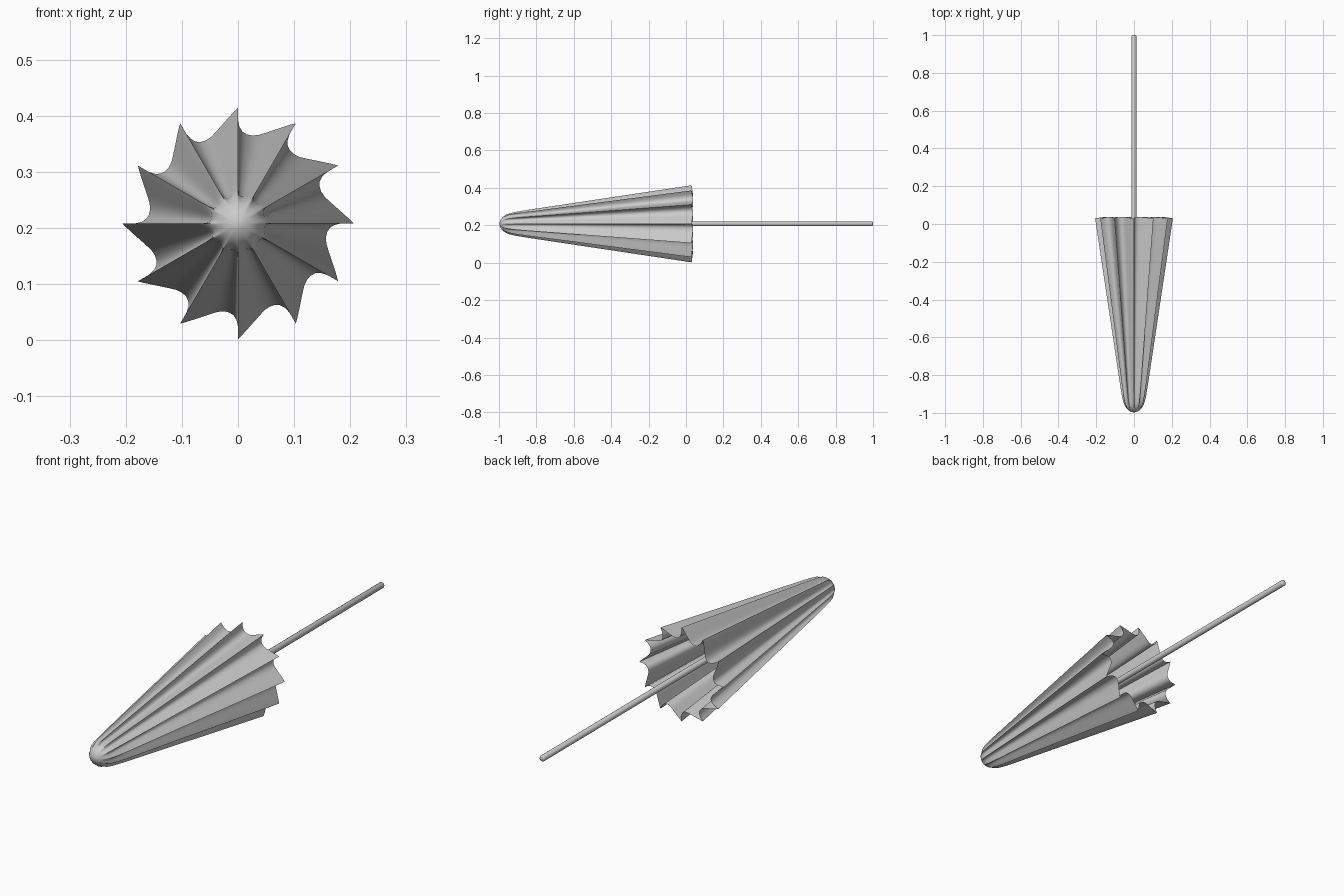
import bpy, bmesh, math

if "Cube" in bpy.data.objects:
    bpy.data.objects.remove(bpy.data.objects["Cube"])

AXIS_Z = 0.208
RIBS = 12
# One pleat: (degrees clockwise from rib, radius as a fraction of the rib radius)
PLEAT = [(0, 1.0), (-0.1, 0.95), (0.0, 0.89), (0.9, 0.835), (2.8, 0.795), (5.5, 0.775),
         (9, 0.77), (13, 0.785), (17, 0.82), (21, 0.865), (25, 0.92), (28, 0.968)]
# Canopy stations along the axis: (y, rib radius, pleat depth)
STATIONS = [(-0.995, 0.012, 0), (-0.99, 0.023, 0.03), (-0.98, 0.036, 0.15),
            (-0.965, 0.047, 0.35), (-0.945, 0.056, 0.6), (-0.91, 0.064, 0.85),
            (-0.85, 0.074, 0.97)]
N = 12
for i in range(1, N + 1):
    t = i / N
    STATIONS.append((-0.85 + 0.88 * t, 0.074 + 0.132 * t, 1.0))


def finish(bm, name):
    bmesh.ops.recalc_face_normals(bm, faces=bm.faces)
    me = bpy.data.meshes.new(name)
    bm.to_mesh(me)
    bm.free()
    ob = bpy.data.objects.new(name, me)
    bpy.context.collection.objects.link(ob)
    bpy.ops.object.select_all(action='DESELECT')
    ob.select_set(True)
    bpy.context.view_layer.objects.active = ob
    bpy.ops.object.shade_smooth_by_angle(angle=math.radians(45))
    return ob


# Pleated canopy with a rounded closed nose and an open rim
bm = bmesh.new()
rings = []
for k, (y, r, depth) in enumerate(STATIONS):
    ring = []
    for rib in range(RIBS):
        for j, (deg, f) in enumerate(PLEAT):
            even = 30 * j / len(PLEAT)
            a = math.radians(90 - rib * 30 - (even + (deg - even) * max(depth, 0.1)))
            rad = r * (1 - (1 - f) * depth)
            # rim scallops slightly between the ribs
            dy = 0.03 * (1 - f) if k == len(STATIONS) - 1 else 0
            ring.append(bm.verts.new((rad * math.cos(a), y + dy, AXIS_Z + rad * math.sin(a))))
    rings.append(ring)
n = len(rings[0])
for a, b in zip(rings, rings[1:]):
    for i in range(n):
        bm.faces.new((a[i], a[(i + 1) % n], b[(i + 1) % n], b[i]))
tip = bm.verts.new((0, -0.998, AXIS_Z))
for i in range(n):
    bm.faces.new((tip, rings[0][(i + 1) % n], rings[0][i]))
finish(bm, "canopy")

# Straight shaft with a slightly rounded end
bm = bmesh.new()
shaft = [(-0.985, 0.013), (0.994, 0.013), (0.998, 0.011), (1.0, 0.007)]
loops = [[bm.verts.new((r * math.cos(2 * math.pi * i / 24), y,
                        AXIS_Z + r * math.sin(2 * math.pi * i / 24))) for i in range(24)]
         for y, r in shaft]
for a, b in zip(loops, loops[1:]):
    for i in range(24):
        bm.faces.new((a[i], a[(i + 1) % 24], b[(i + 1) % 24], b[i]))
bm.faces.new(loops[0])
bm.faces.new(loops[-1])
finish(bm, "shaft")
